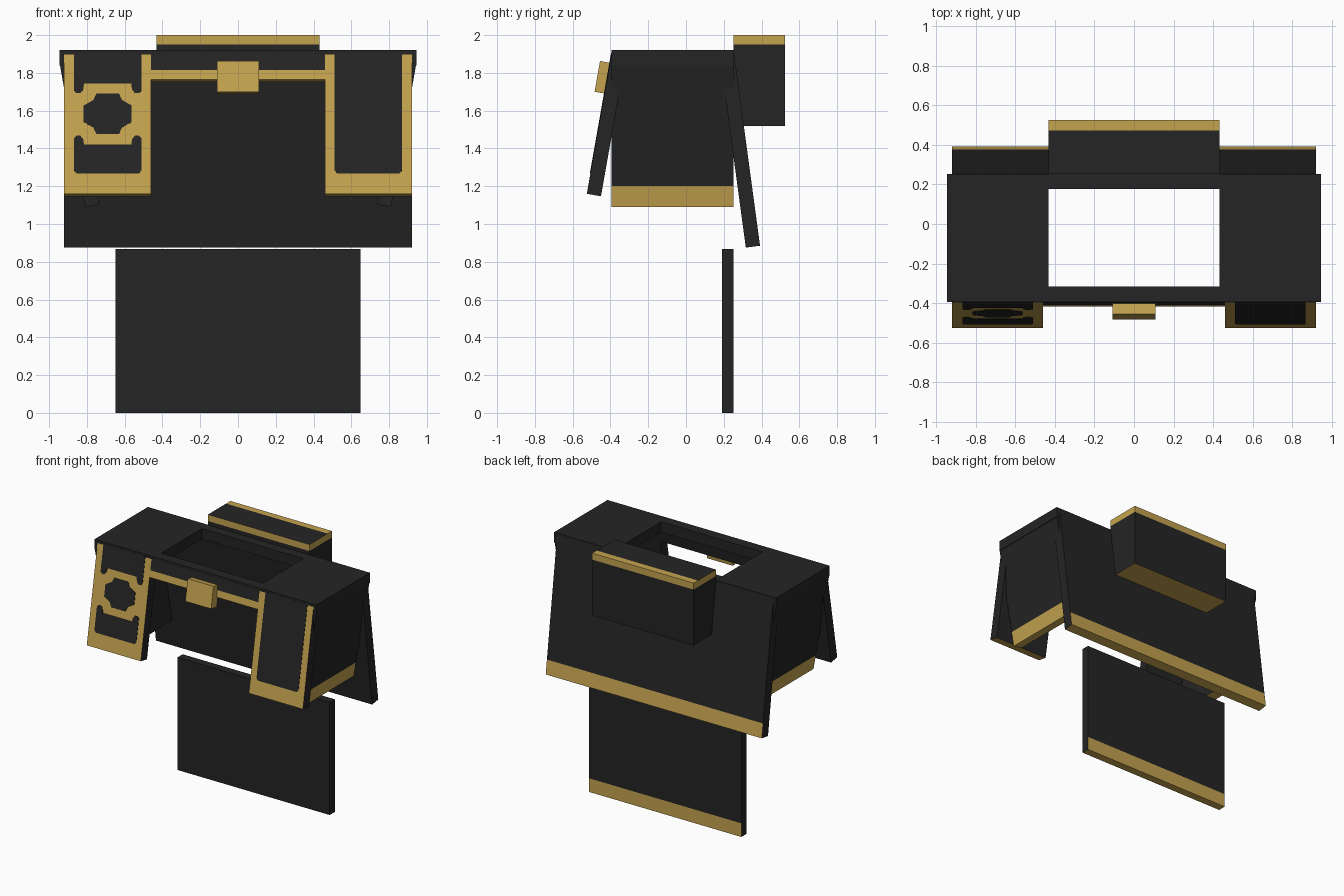
import bpy, bmesh, math
from mathutils import Vector

if "Cube" in bpy.data.objects:
    bpy.data.objects.remove(bpy.data.objects["Cube"], do_unlink=True)


def material(name, rgb):
    m = bpy.data.materials.new(name)
    m.use_nodes = True
    m.diffuse_color = (*rgb, 1)
    b = m.node_tree.nodes["Principled BSDF"]
    b.inputs["Base Color"].default_value = (*rgb, 1)
    b.inputs["Roughness"].default_value = 0.8
    return m


MATS = [material("black", (0.018, 0.018, 0.018)), material("gold", (0.56, 0.37, 0.08))]
BLACK, GOLD = 0, 1
TILT = math.radians(10)


def finish(name, bm, loc=(0, 0, 0), rot=(0, 0, 0)):
    bmesh.ops.recalc_face_normals(bm, faces=bm.faces)
    me = bpy.data.meshes.new(name)
    bm.to_mesh(me)
    bm.free()
    for m in MATS:
        me.materials.append(m)
    ob = bpy.data.objects.new(name, me)
    ob.location, ob.rotation_euler = loc, rot
    bpy.context.collection.objects.link(ob)
    return ob


def box(lo, hi):
    bm = bmesh.new()
    bmesh.ops.create_cube(bm, size=1)
    for v in bm.verts:
        v.co = Vector([a + (c + 0.5) * (b - a) for a, b, c in zip(lo, hi, v.co)])
    return bm


def cut(bm, co, no):
    bmesh.ops.bisect_plane(bm, geom=bm.verts[:] + bm.edges[:] + bm.faces[:],
                           plane_co=co, plane_no=no)


def panel(name, width, length, thick, bottom, tilt=0, turn=0, trim=0.0, solid=False):
    """Slab standing on its outer lower edge; outer face gold below trim height."""
    bm = box((-width / 2, 0, 0), (width / 2, thick, length))
    if 0 < trim < length:
        cut(bm, (0, 0, trim), (0, 0, 1))
    bm.normal_update()
    for f in bm.faces:
        outer = f.normal.y < -0.5 and f.calc_center_median().z < trim
        f.material_index = GOLD if solid or outer or f.normal.z < -0.5 else BLACK
    return finish(name, bm, bottom, (tilt, 0, turn))


def plate(name, pts, bottom):
    """Thin black inlay on a tilted front panel; points are (x offset, world height)."""
    bm = bmesh.new()
    f = bm.faces.new([bm.verts.new((u, 0.001, (z - bottom[2]) / math.cos(TILT))) for u, z in pts])
    r = bmesh.ops.extrude_face_region(bm, geom=[f])
    for v in r["geom"]:
        if isinstance(v, bmesh.types.BMVert):
            v.co.y = -0.003
    return finish(name, bm, bottom, (-TILT, 0, 0))


def mirrored(half):
    return half + [(-u, z) for u, z in reversed(half)]


# Waist rim: rectangular ring
bm = bmesh.new()
loops = []
for x, y0, y1 in ((0.945, -0.395, 0.254), (0.432, -0.315, 0.178)):
    for z in (1.84, 1.92):
        loops.append([bm.verts.new((px, py, z)) for px, py in
                      ((-x, y0), (x, y0), (x, y1), (-x, y1))])
ob, ot, ib, it = loops
for a, b in ((ob, ot), (ot, it), (it, ib), (ib, ob)):
    for i in range(4):
        j = (i + 1) % 4
        bm.faces.new((a[i], a[j], b[j], b[i]))
finish("waist_rim", bm)

# Front panels, gold faced, with black inlays
FY, FZ, FL = -0.525, 1.16, 0.76
for side, x in (("right", -0.69), ("left", 0.69)):
    panel(f"front_panel_{side}", 0.46, FL, 0.076, (x, FY, FZ), -TILT, trim=9)

lower_corner = [(-0.165, 1.268), (-0.178, 1.283)]
plate("front_inlay_left", mirrored([(-u, z) for u, z in lower_corner] + [(0.178, 1.905)]),
      (0.69, FY, FZ))

right = (-0.69, FY, FZ)
plate("front_inlay_right_upper",
      mirrored([(-0.178, 1.905), (-0.178, 1.705), (-0.165, 1.693), (-0.145, 1.693),
                (-0.13, 1.71), (-0.125, 1.743)]), right)
plate("front_inlay_right_lower",
      mirrored(lower_corner + [(-0.178, 1.455), (-0.165, 1.467), (-0.145, 1.467),
                               (-0.13, 1.45), (-0.125, 1.42)]), right)
plate("front_inlay_right_emblem",
      mirrored([(-0.06, 1.477), (-0.075, 1.51), (-0.1, 1.525), (-0.127, 1.54),
                (-0.127, 1.627), (-0.1, 1.642), (-0.075, 1.657), (-0.06, 1.69)]), right)

# Centre strip and buckle
cz = 1.765
panel("front_belt_strip", 0.92, 0.145, 0.076,
      (0, FY + (cz - FZ) * math.tan(TILT), cz), -TILT, trim=0.052)
panel("buckle", 0.22, 0.165, 0.07, (0, -0.484, 1.70), -TILT, solid=True)

# Side panels, leaning inward toward the bottom
for side, s in (("right", -1), ("left", 1)):
    panel(f"side_panel_{side}", 0.645, 0.76, 0.076, (s * 0.81, -0.0715, 1.09),
          TILT, s * math.pi / 2, trim=0.112)

# Back panel and lower hanging panel
panel("back_panel", 1.84, 1.03, 0.076, (0, 0.392, 0.885), math.radians(-7.7), math.pi, trim=0.11)
panel("lower_back_panel", 1.295, 0.867, 0.062, (0, 0.252, 0), 0, math.pi, trim=0.105)

# Back pouch: gold rim, gold rear lid edge and gold base
bm = box((-0.432, 0.252, 1.52), (0.432, 0.525, 2.0))
cut(bm, (0, 0, 1.95), (0, 0, 1))
cut(bm, (0, 0.472, 0), (0, 1, 0))
bm.normal_update()
for f in bm.faces:
    c, n = f.calc_center_median(), f.normal
    if n.z > 0.5:
        gold = c.y > 0.472
    else:
        gold = n.z < -0.5 or c.z > 1.95
    f.material_index = GOLD if gold else BLACK
finish("back_pouch", bm)
